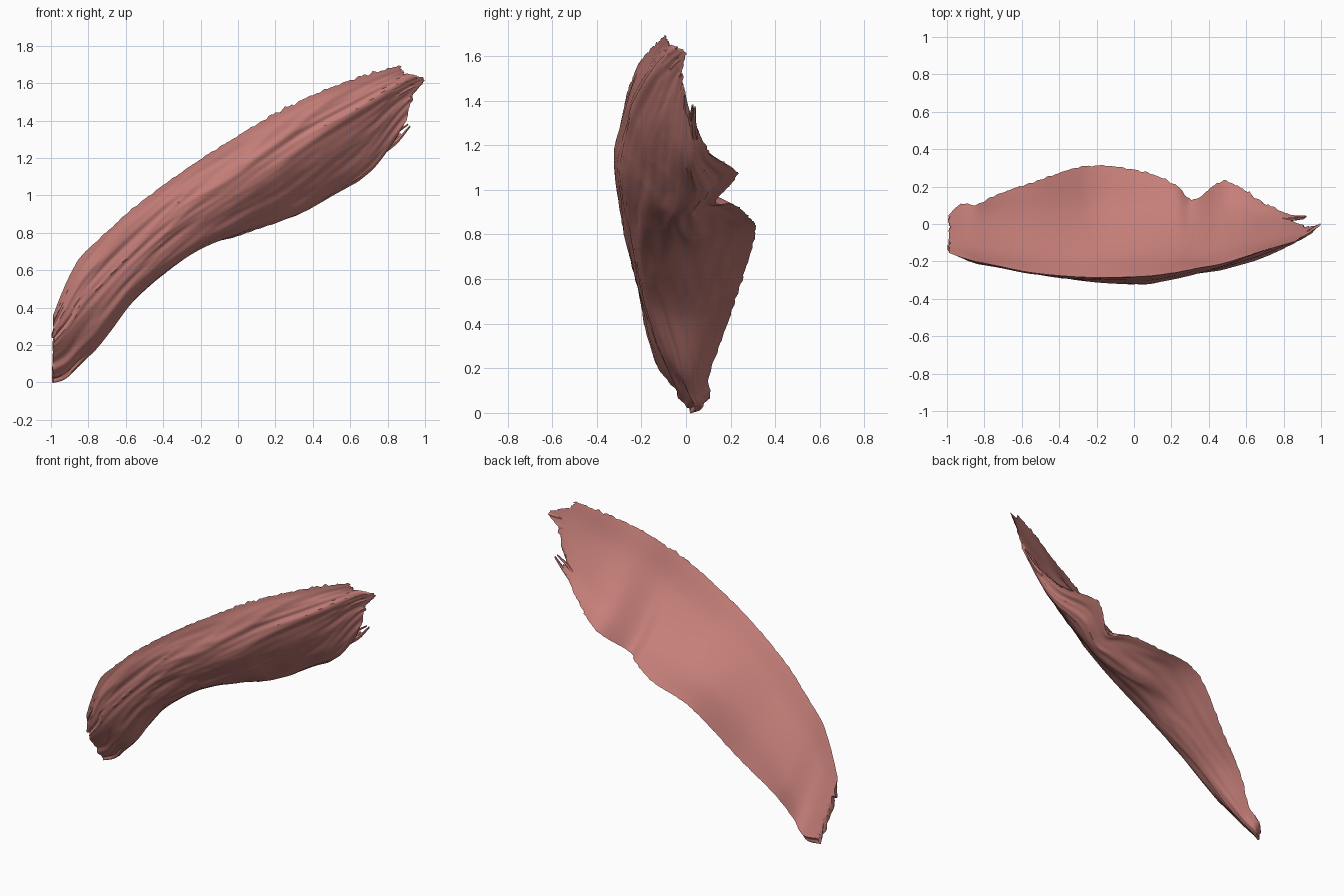
import bpy
import bmesh
import math
from mathutils import Vector, noise

if "Cube" in bpy.data.objects:
    bpy.data.objects.remove(bpy.data.objects["Cube"])

# Cross-sections along x: (y, z) of upper edge, front bulge, lower crest, back edge
STATIONS = [
    (-1.0, (-.15, .33), (-.12, .2), (.01, .01), (.04, .04)),
    (-.92, (-.18, .53), (-.15, .29), (.03, .04), (.11, .07)),
    (-.85, (-.2, .66), (-.18, .39), (0, .11), (.1, .15)),
    (-.75, (-.22, .76), (-.2, .5), (-.03, .2), (.15, .3)),
    (-.55, (-.26, .94), (-.25, .67), (-.09, .45), (.22, .5)),
    (-.25, (-.285, 1.16), (-.285, .9), (-.11, .68), (.31, .8)),
    (.05, (-.28, 1.35), (-.295, 1.06), (-.08, .82), (.28, .88)),
    (.22, (-.26, 1.45), (-.275, 1.16), (-.05, .88), (.21, .935)),
    (.32, (-.24, 1.5), (-.255, 1.23), (-.03, .92), (.13, .945)),
    (.48, (-.21, 1.57), (-.225, 1.33), (0, 1.0), (.23, 1.07)),
    (.7, (-.14, 1.65), (-.155, 1.45), (0, 1.14), (.11, 1.16)),
    (.9, (-.08, 1.7), (-.06, 1.57), (0, 1.4), (.03, 1.34)),
    (1.0, (-.03, 1.73), (0, 1.61), (.03, 1.47), (.04, 1.4)),
]
# How far each fibre reaches at the torn upper end, from upper to back edge
FIBRE_END = [(0, .87), (.1, .88), (.25, .97), (.33, 1.0), (.45, .93),
             (.65, .9), (.8, .83), (.92, .86), (1, .88)]
LENGTH_STEPS, WIDTH_STEPS = 150, 64


def spline(keys, t):
    """Smooth curve through (parameter, vector) keys."""
    i = 0
    while i < len(keys) - 2 and t > keys[i + 1][0]:
        i += 1

    def slope(k):
        a, b = keys[max(k - 1, 0)], keys[min(k + 1, len(keys) - 1)]
        return (b[1] - a[1]) / (b[0] - a[0])

    (t0, p0), (t1, p1) = keys[i], keys[i + 1]
    h = t1 - t0
    s = (t - t0) / h
    return (p0 * (2 * s**3 - 3 * s**2 + 1) + p1 * (3 * s**2 - 2 * s**3)
            + slope(i) * (h * (s**3 - 2 * s**2 + s)) + slope(i + 1) * (h * (s**3 - s**2)))


def linear(keys, t):
    for (a, va), (b, vb) in zip(keys, keys[1:]):
        if t <= b:
            return va + (vb - va) * (t - a) / (b - a)
    return keys[-1][1]


RAILS = [[(s[0], Vector((s[0], *s[k]))) for s in STATIONS] for k in range(1, 5)]


def section(x):
    """Control points of the outer and the inner face at x."""
    upper, front, crest, back = [spline(rail, x) for rail in RAILS]
    inner_front = front.lerp(upper.lerp(back, .33), .68)
    inner_crest = crest.lerp(upper.lerp(back, .7), .74)
    return [upper, front, crest, back], [upper, inner_front, inner_crest, back]


def across(points, v):
    return spline([(k / 3, p) for k, p in enumerate(points)], v)


def grooves(x, v):
    """Long fibre bundles that drift slightly across the width."""
    drift = v + .1 * x + .06 * noise.noise(Vector((x * 1.5, v * 2, 5)))
    broad = noise.noise(Vector((x * 2, drift * 7, 0)))
    fine = noise.noise(Vector((x * 2.6, drift * 17, 9)))
    return .022 * broad - .02 * abs(fine) + .004


def muscle_point(u, v, inner):
    end = linear(FIBRE_END, v) + .03 * noise.noise(Vector((v * 45, 3, 0)))
    start = -1 + .012 * (1 + noise.noise(Vector((v * 14, 8, 0))))
    x = start + u * (min(end, 1) - start)
    outer_ctrl, inner_ctrl = section(x)
    if inner:
        return across(inner_ctrl, v)
    p = across(outer_ctrl, v)
    tangent = across(outer_ctrl, min(v + .02, 1)) - across(outer_ctrl, max(v - .02, 0))
    normal = Vector((0, tangent.z, -tangent.y)).normalized()
    p += normal * grooves(x, v) * min(1, 6 * v, 6 * (1 - v))
    # frayed edges, rougher towards the torn end
    if v in (0, 1):
        fray = .02 if x > .15 else .01
        p += tangent.normalized() * fray * noise.noise(Vector((x * 38, v * 7, 2)))
    return p


def finish(name, bm, material):
    bmesh.ops.recalc_face_normals(bm, faces=bm.faces)
    mesh = bpy.data.meshes.new(name)
    bm.to_mesh(mesh)
    bm.free()
    mesh.materials.append(material)
    obj = bpy.data.objects.new(name, mesh)
    bpy.context.collection.objects.link(obj)
    bpy.ops.object.select_all(action='DESELECT')
    obj.select_set(True)
    bpy.context.view_layer.objects.active = obj
    bpy.ops.object.shade_smooth_by_angle(angle=math.radians(50))


def build_muscle(material):
    bm = bmesh.new()
    outer, inner = [], []
    for i in range(LENGTH_STEPS + 1):
        u = i / LENGTH_STEPS
        row = [bm.verts.new(muscle_point(u, j / WIDTH_STEPS, False)) for j in range(WIDTH_STEPS + 1)]
        # the two faces share their long edges
        middle = [bm.verts.new(muscle_point(u, j / WIDTH_STEPS, True)) for j in range(1, WIDTH_STEPS)]
        outer.append(row)
        inner.append([row[0]] + middle + [row[-1]])
    for i in range(LENGTH_STEPS):
        for j in range(WIDTH_STEPS):
            for g in (outer, inner):
                bm.faces.new((g[i][j], g[i + 1][j], g[i + 1][j + 1], g[i][j + 1]))
    # both ends
    for i in (0, LENGTH_STEPS):
        for j in range(WIDTH_STEPS):
            quad = [outer[i][j], outer[i][j + 1], inner[i][j + 1], inner[i][j]]
            bm.faces.new(list(dict.fromkeys(quad)))
    finish("muscle_sheet", bm, material)


def build_strand(name, points, radius, material):
    """Loose tapered fibre at the torn end."""
    keys = [(k, Vector(p)) for k, p in enumerate(points)]
    steps, sides = 12, 6
    bm = bmesh.new()
    rings = []
    for i in range(steps + 1):
        t = i / steps
        centre = spline(keys, t * (len(points) - 1))
        r = radius * (1 - .7 * t)
        rings.append([bm.verts.new(centre + Vector((-.4 * math.sin(a), math.cos(a), math.sin(a))) * r)
                      for a in (math.tau * k / sides for k in range(sides))])
    for a, b in zip(rings, rings[1:]):
        for k in range(sides):
            n = (k + 1) % sides
            bm.faces.new((a[k], a[n], b[n], b[k]))
    bm.faces.new(rings[0])
    bm.faces.new(rings[-1])
    finish(name, bm, material)


flesh = bpy.data.materials.new("flesh")
flesh.use_nodes = True
colour = (.56, .21, .19, 1)
flesh.diffuse_color = colour
shader = flesh.node_tree.nodes["Principled BSDF"]
shader.inputs["Base Color"].default_value = colour
shader.inputs["Roughness"].default_value = .7

build_muscle(flesh)
build_strand("loose_fibre_lower", [(.78, .04, 1.24), (.85, .035, 1.29), (.92, .04, 1.37)], .018, flesh)
build_strand("loose_fibre_upper", [(.79, .025, 1.28), (.84, .025, 1.33), (.91, .03, 1.38)], .014, flesh)
